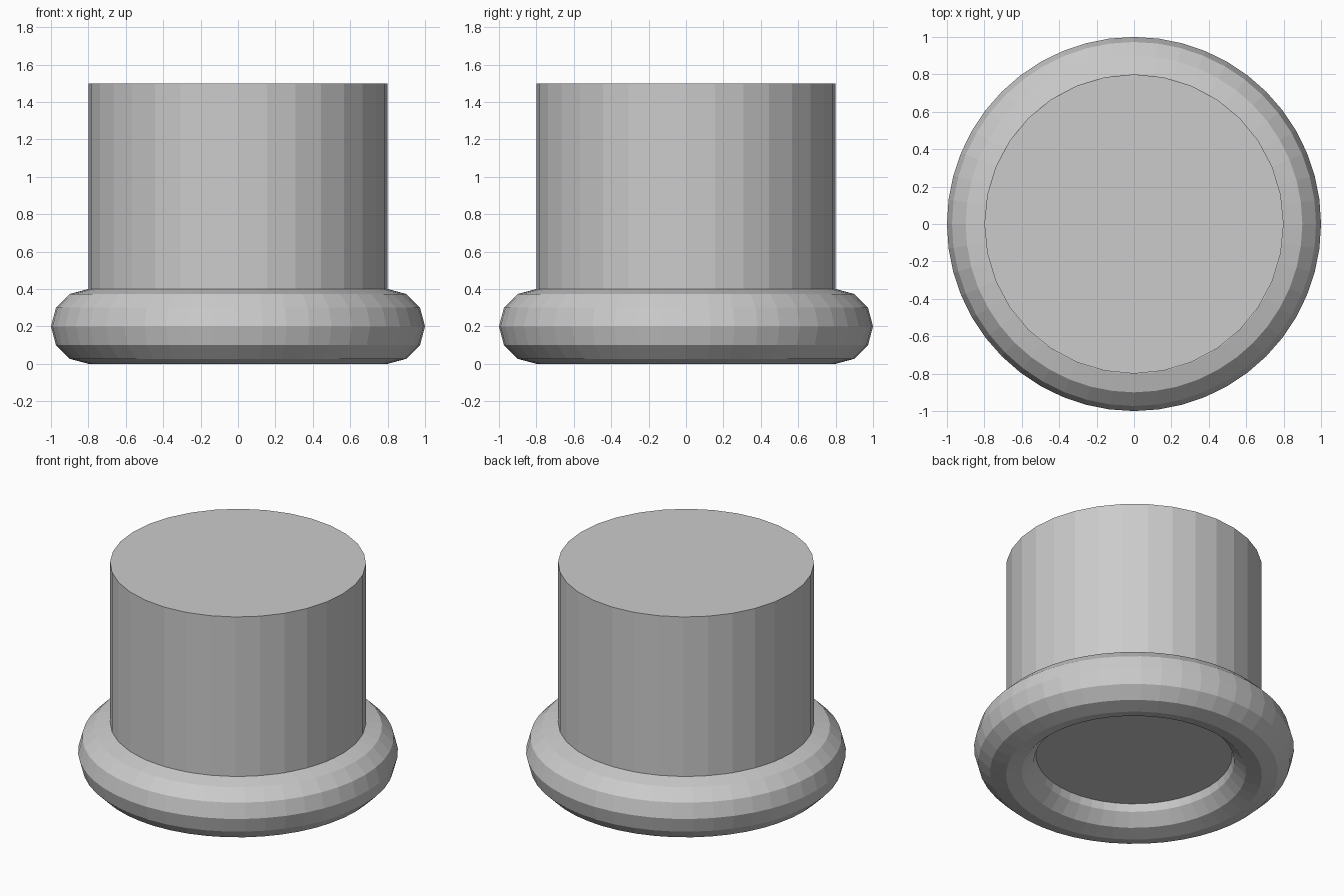
import bpy

if "Cube" in bpy.data.objects:
    bpy.data.objects.remove(bpy.data.objects["Cube"])

# Rounded ring base: flat-shaded torus resting on the ground
bpy.ops.mesh.primitive_torus_add(
    major_radius=0.8, minor_radius=0.2,
    major_segments=48, minor_segments=12,
    location=(0, 0, 0.2))
bpy.context.object.name = "base_ring"

# Solid upright drum sunk into the ring, leaving a recess underneath
bottom, top = 0.15, 1.5
bpy.ops.mesh.primitive_cylinder_add(
    vertices=32, radius=0.8, depth=top - bottom,
    location=(0, 0, (top + bottom) / 2))
bpy.context.object.name = "drum_body"
